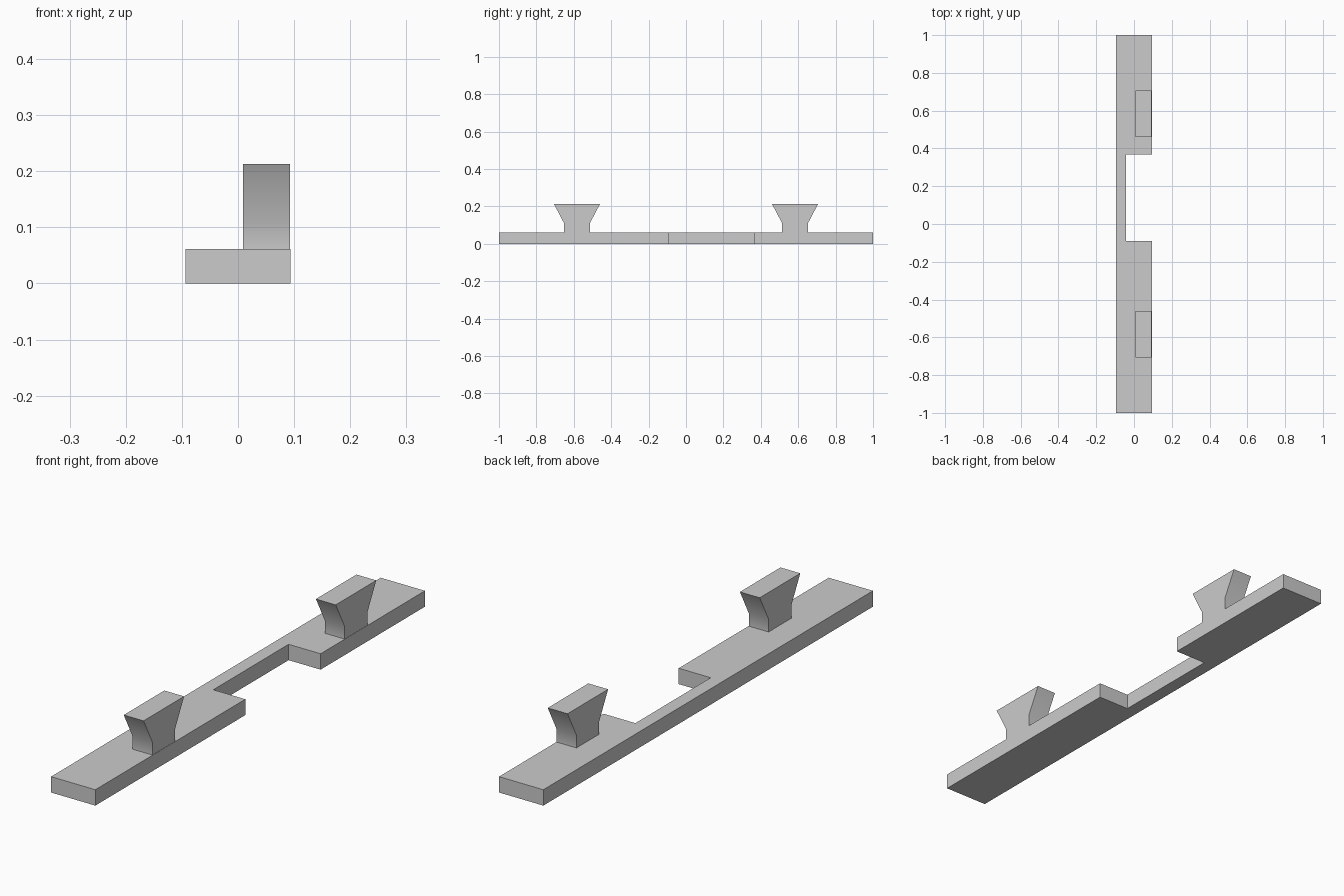
import bpy
import bmesh
import math

cube = bpy.data.objects.get("Cube")
if cube:
    bpy.data.objects.remove(cube, do_unlink=True)

# Single grey material
grey = bpy.data.materials.new("plain_grey")
grey.use_nodes = True
color = (0.6, 0.6, 0.6, 1)
grey.diffuse_color = color
grey.node_tree.nodes["Principled BSDF"].inputs["Base Color"].default_value = color


def extrude_profile(name, points, offset):
    """Fill a closed outline and extrude it by the offset vector."""
    bm = bmesh.new()
    face = bm.faces.new([bm.verts.new(p) for p in points])
    result = bmesh.ops.extrude_face_region(bm, geom=[face])
    verts = [v for v in result["geom"] if isinstance(v, bmesh.types.BMVert)]
    bmesh.ops.translate(bm, verts=verts, vec=offset)
    bmesh.ops.recalc_face_normals(bm, faces=bm.faces)
    mesh = bpy.data.meshes.new(name)
    bm.to_mesh(mesh)
    bm.free()
    mesh.materials.append(grey)
    obj = bpy.data.objects.new(name, mesh)
    bpy.context.collection.objects.link(obj)
    return obj


# Long flat bar with an off-centre notch in its left edge
half_width, base_top = 0.094, 0.061
notch_x, notch_front, notch_back = -0.042, -0.09, 0.367
outline = [(-half_width, -1), (half_width, -1), (half_width, notch_front),
           (notch_x, notch_front), (notch_x, notch_back),
           (half_width, notch_back), (half_width, 1), (-half_width, 1)]
extrude_profile("base_bar", [(x, y, 0) for x, y in outline], (0, 0, base_top))

# Two flared posts: straight neck, wider flat top
half_profile = [(0.069, base_top), (0.069, 0.11), (0.123, 0.213)]
profile = half_profile + [(-y, z) for y, z in reversed(half_profile)]
inner_x, outer_x = 0.009, 0.093
for name, center in (("front_post", -0.583), ("back_post", 0.583)):
    post = extrude_profile(name, [(inner_x, center + y, z) for y, z in profile],
                           (outer_x - inner_x, 0, 0))
    # Soft bend between neck and flare, sharp corners elsewhere
    bpy.ops.object.select_all(action="DESELECT")
    post.select_set(True)
    bpy.context.view_layer.objects.active = post
    bpy.ops.object.shade_smooth_by_angle(angle=math.radians(35))
